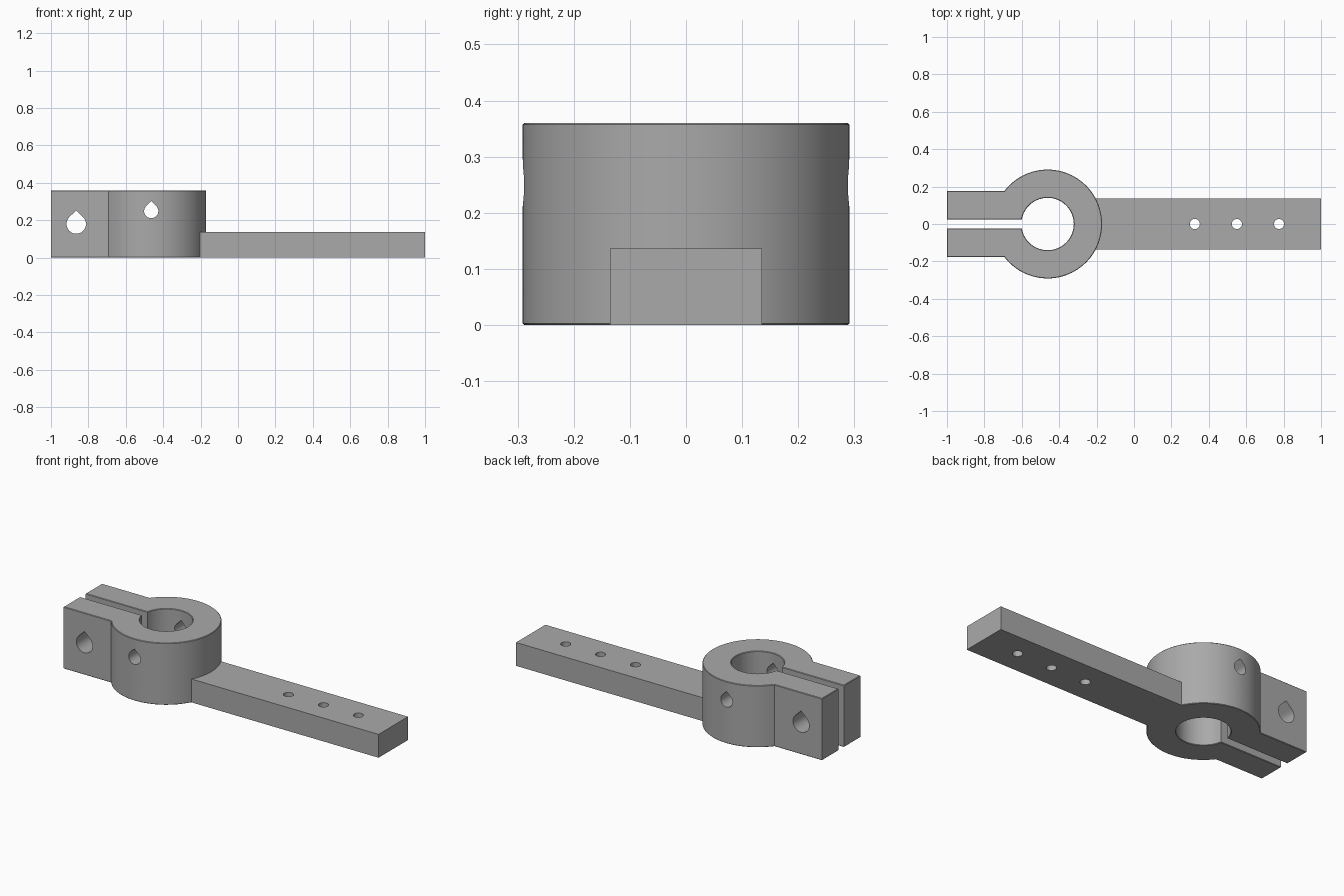
import bpy
import bmesh
from math import pi, sin, cos, asin

if "Cube" in bpy.data.objects:
    bpy.data.objects.remove(bpy.data.objects["Cube"])

RING_X, RING_R, BORE_R = -0.462, 0.291, 0.14
HEIGHT, JAW_Y, SLOT_Y = 0.36, 0.177, 0.025
ARM_Y, ARM_Z = 0.135, 0.136

grey = bpy.data.materials.new("grey plastic")
grey.use_nodes = True
colour = (0.4, 0.4, 0.4, 1)
grey.diffuse_color = colour
grey.node_tree.nodes["Principled BSDF"].inputs["Base Color"].default_value = colour


def arc(cx, cy, r, a0, a1, n):
    return [(cx + r * cos(a0 + (a1 - a0) * i / n),
             cy + r * sin(a0 + (a1 - a0) * i / n)) for i in range(n + 1)]


def prism(name, outline, low, high, axis="z", bevel=0):
    """Extrude an outline along z (points are x, y) or y (points are x, z)."""
    def place(p, h):
        return (p[0], p[1], h) if axis == "z" else (p[0], h, p[1])
    bm = bmesh.new()
    face = bm.faces.new([bm.verts.new(place(p, low)) for p in outline])
    new = bmesh.ops.extrude_face_region(bm, geom=[face])["geom"]
    shift = (0, 0, high - low) if axis == "z" else (0, high - low, 0)
    bmesh.ops.translate(bm, vec=shift,
                        verts=[v for v in new if isinstance(v, bmesh.types.BMVert)])
    bmesh.ops.recalc_face_normals(bm, faces=bm.faces)
    if bevel:
        rims = [e for e in bm.edges if abs(e.verts[0].co.z - e.verts[1].co.z) < 1e-5]
        bmesh.ops.bevel(bm, geom=rims, offset=bevel, segments=1, affect="EDGES")
    mesh = bpy.data.meshes.new(name)
    bm.to_mesh(mesh)
    bm.free()
    mesh.materials.append(grey)
    ob = bpy.data.objects.new(name, mesh)
    bpy.context.collection.objects.link(ob)
    return ob


def combine(target, other, operation):
    bpy.ops.object.select_all(action="DESELECT")
    bpy.context.view_layer.objects.active = target
    target.select_set(True)
    mod = target.modifiers.new(operation, "BOOLEAN")
    mod.operation, mod.solver, mod.object = operation, "EXACT", other
    bpy.ops.object.modifier_apply(modifier=mod.name)
    bpy.data.objects.remove(other)


def teardrop(x, z, r, tip):
    """Round hole whose top rises to a point."""
    return arc(x, z, r, pi * 0.75, pi * 2.25, 30) + [(x, z + tip)]


# Split ring with two clamp jaws, as one C-shaped outline
outer = pi - asin(JAW_Y / RING_R)
inner = pi - asin(SLOT_Y / BORE_R)
outline = ([(-1, -JAW_Y)] + arc(RING_X, 0, RING_R, -outer, outer, 80)
           + [(-1, JAW_Y), (-1, SLOT_Y)]
           + arc(RING_X, 0, BORE_R, inner, -inner, 60) + [(-1, -SLOT_Y)])
clamp = prism("clamp_bracket", outline, 0, HEIGHT, bevel=0.003)

# Flat mounting arm
arm = prism("mounting_arm", [(-0.25, -ARM_Y), (1, -ARM_Y), (1, ARM_Y), (-0.25, ARM_Y)],
            0, ARM_Z)
combine(clamp, arm, "UNION")

# Bolt hole through the jaws, set screw hole through the ring
for x, z, r, tip in [(-0.865, 0.18, 0.052, 0.073), (-0.464, 0.249, 0.038, 0.053)]:
    combine(clamp, prism("cross_hole", teardrop(x, z, r, tip), -0.5, 0.5, "y"), "DIFFERENCE")

# Screw holes down through the arm
for x in (0.325, 0.55, 0.775):
    hole = prism("arm_hole", arc(x, 0, 0.027, 0, 2 * pi * 23 / 24, 23), -0.1, 0.3)
    combine(clamp, hole, "DIFFERENCE")

clamp.select_set(True)
bpy.context.view_layer.objects.active = clamp
bpy.ops.object.shade_smooth_by_angle(angle=pi / 6)
